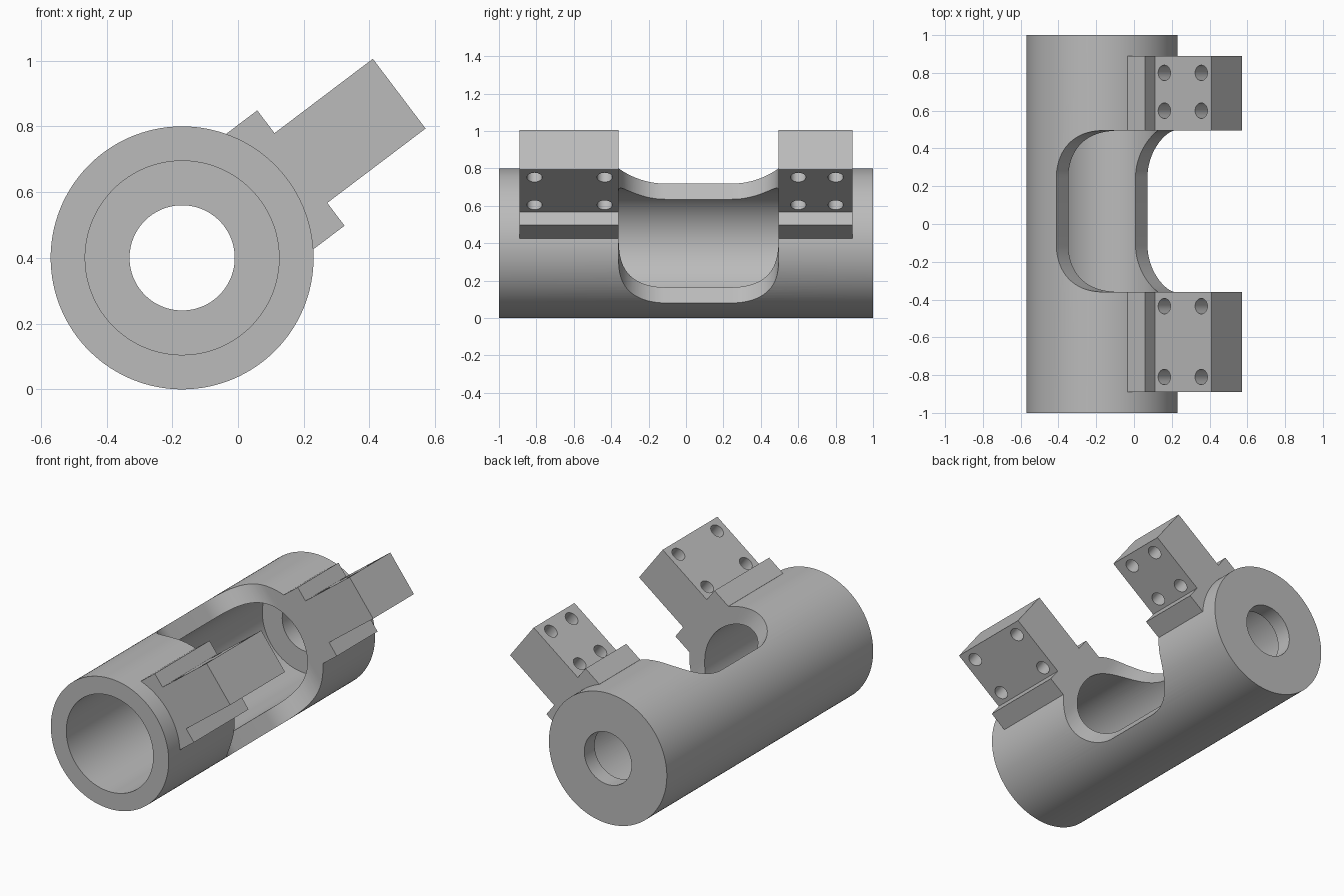
import bpy, bmesh, math
from mathutils import Matrix, Vector

old = bpy.data.objects.get("Cube")
if old:
    bpy.data.objects.remove(old, do_unlink=True)

grey = bpy.data.materials.new("plain grey")
grey.use_nodes = True
COLOR = (0.5, 0.5, 0.5, 1)
grey.diffuse_color = COLOR
grey.node_tree.nodes["Principled BSDF"].inputs["Base Color"].default_value = COLOR

# Local frame: x points out along the brackets, y along the tube axis
PLACE = Matrix.Translation((-0.17, 0, 0.4)) @ Matrix.Rotation(math.radians(-37.1), 4, 'Y')


def make(name, bm):
    bmesh.ops.recalc_face_normals(bm, faces=bm.faces)
    mesh = bpy.data.meshes.new(name)
    bm.to_mesh(mesh)
    bm.free()
    mesh.materials.append(grey)
    ob = bpy.data.objects.new(name, mesh)
    bpy.context.collection.objects.link(ob)
    ob.matrix_world = PLACE
    return ob


def lathe(name, profile, steps=128):
    """Closed (radius, y) profile turned about the y axis."""
    bm = bmesh.new()
    rings = []
    for i in range(steps):
        a = math.tau * i / steps
        rings.append([bm.verts.new((r * math.cos(a), y, r * math.sin(a))) for r, y in profile])
    n = len(profile)
    for i in range(steps):
        p, q = rings[i], rings[(i + 1) % steps]
        for j in range(n):
            k = (j + 1) % n
            bm.faces.new((p[j], p[k], q[k], q[j]))
    return make(name, bm)


def prism(name, points, axis, low, high):
    """Outline extruded along y, from (x, z), or along z, from (x, y)."""
    bm = bmesh.new()
    put = (lambda a, b: (a, low, b)) if axis == 'Y' else (lambda a, b: (a, b, low))
    face = bm.faces.new([bm.verts.new(put(a, b)) for a, b in points])
    new = bmesh.ops.extrude_face_region(bm, geom=[face])["geom"]
    step = Vector((0, high - low, 0)) if axis == 'Y' else Vector((0, 0, high - low))
    bmesh.ops.translate(bm, vec=step, verts=[v for v in new if isinstance(v, bmesh.types.BMVert)])
    return make(name, bm)


def arc(cx, cy, r, start, end, n):
    return [(cx + r * math.cos(math.radians(start + (end - start) * i / n)),
             cy + r * math.sin(math.radians(start + (end - start) * i / n))) for i in range(n + 1)]


def cut(ob, cutter):
    mod = ob.modifiers.new("cut", 'BOOLEAN')
    mod.operation = 'DIFFERENCE'
    mod.solver = 'EXACT'
    mod.object = cutter
    bpy.context.view_layer.update()
    mesh = bpy.data.meshes.new_from_object(ob.evaluated_get(bpy.context.evaluated_depsgraph_get()))
    ob.modifiers.clear()
    ob.data = mesh
    bpy.data.objects.remove(cutter, do_unlink=True)


# Tube: open bore at the front, end wall with a smaller hole at the back
R, BORE, HOLE, WALL = 0.4, 0.295, 0.16, 0.9
tube = lathe("tube", [(R, -1), (R, 1), (HOLE, 1), (HOLE, WALL), (BORE, WALL), (BORE, -1)])

# Side window: half the tube removed, with rounded lower corners
FRONT, BACK, FILLET = -0.36, 0.495, 0.25
outline = [(0.6, FRONT)] + arc(FILLET, FRONT + FILLET, FILLET, 270, 180, 24)
outline += arc(FILLET, BACK - FILLET, FILLET, 180, 90, 24) + [(0.6, BACK)]
cut(tube, prism("window_cutter", outline, 'Z', -0.6, 0.6))

# Brackets: wide foot on the tube, narrower block with four cross holes
FOOT, STEP, END = 0.335, 0.453, 0.828
WIDE, SLIM = 0.22, 0.133
half = [(FOOT, WIDE), (STEP, WIDE), (STEP, SLIM), (END, SLIM)]
section = half + [(x, -z) for x, z in reversed(half)]
parts = [tube]
for name, low, high, rows in (("front_bracket", -0.89, FRONT, (-0.81, -0.435)),
                              ("back_bracket", BACK, 0.89, (0.6, 0.8))):
    bracket = prism(name, section, 'Y', low, high)
    for y in rows:
        for x in (0.515, 0.76):
            cut(bracket, prism("hole_cutter", arc(x, y, 0.041, 0, 348.75, 31), 'Z', -0.3, 0.3))
    parts.append(bracket)

# Smooth round surfaces, sharp edges kept
bpy.ops.object.select_all(action='DESELECT')
for ob in parts:
    ob.select_set(True)
bpy.context.view_layer.objects.active = tube
bpy.ops.object.shade_smooth_by_angle(angle=math.radians(30))
